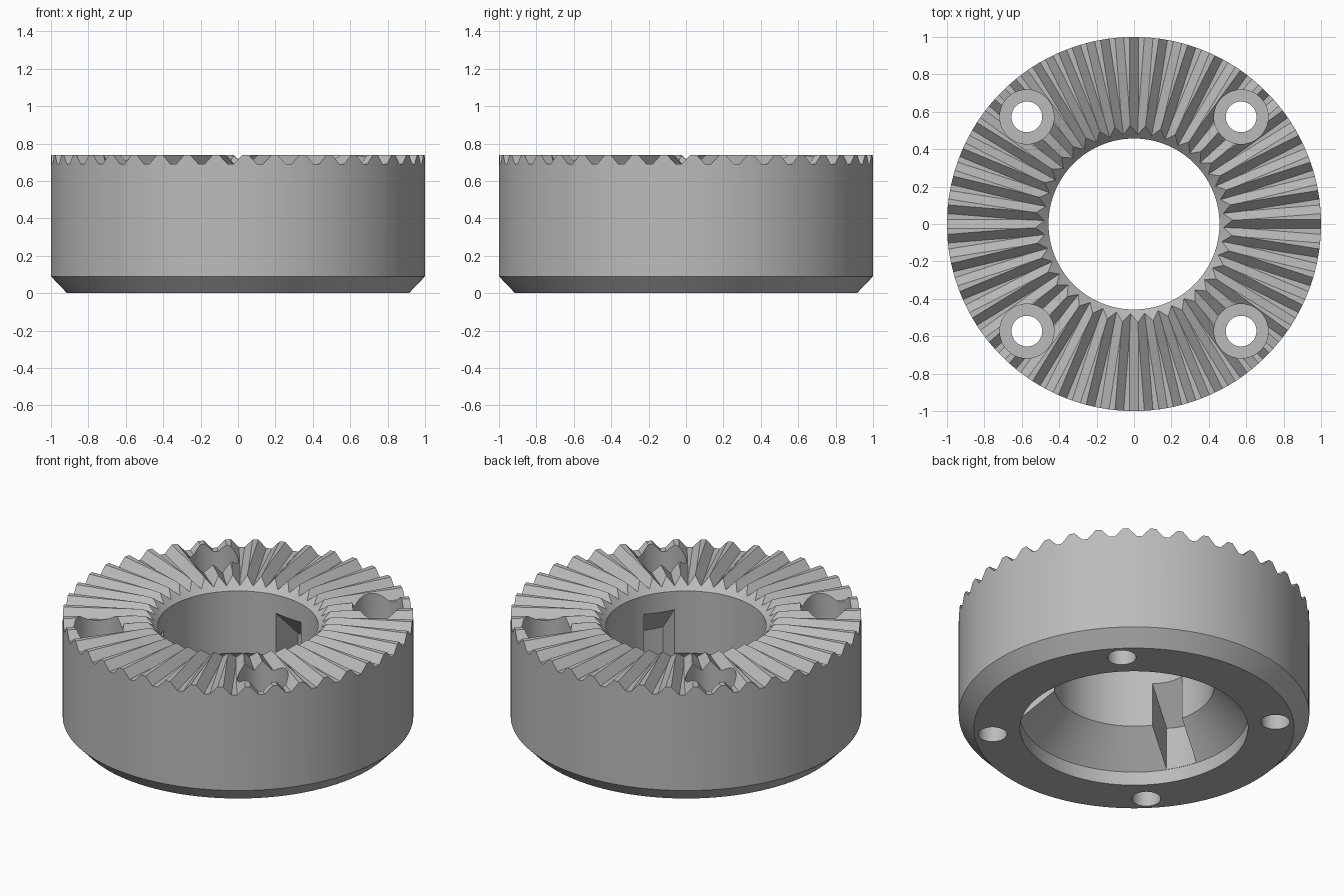
import bpy, bmesh, math
from math import sin, cos, pi, radians, sqrt

if "Cube" in bpy.data.objects:
    bpy.data.objects.remove(bpy.data.objects["Cube"], do_unlink=True)

TEETH = 40
PITCH = 2 * pi / TEETH
SLOPE = 0.046            # width of a tooth flank
VALLEY, CREST = 0.69, 0.74
BORE, RECESS = 0.457, 0.65

steel = bpy.data.materials.new("steel_grey")
steel.use_nodes = True
steel.diffuse_color = (0.5, 0.5, 0.5, 1)
steel.node_tree.nodes["Principled BSDF"].inputs["Base Color"].default_value = (0.5, 0.5, 0.5, 1)


def finish(bm, name):
    """Weld, orient and wrap a bmesh as an object."""
    bmesh.ops.remove_doubles(bm, verts=bm.verts, dist=1e-5)
    bmesh.ops.recalc_face_normals(bm, faces=bm.faces)
    mesh = bpy.data.meshes.new(name)
    bm.to_mesh(mesh)
    bm.free()
    mesh.materials.append(steel)
    ob = bpy.data.objects.new(name, mesh)
    bpy.context.collection.objects.link(ob)
    return ob


def skin(bm, columns, closed_ring=True):
    """Bridge consecutive closed loops of points with quads."""
    rows = [[bm.verts.new(p) for p in col] for col in columns]
    n = len(rows[0])
    pairs = zip(rows, rows[1:] + rows[:1]) if closed_ring else zip(rows, rows[1:])
    for a, b in pairs:
        for i in range(n):
            j = (i + 1) % n
            bm.faces.new((a[i], b[i], b[j], a[j]))
    if not closed_ring:
        bm.faces.new(rows[0])
        bm.faces.new(rows[-1])


# Toothed ring: one closed section per tooth corner
def section(tooth, corner):
    high = corner in (1, 2)
    z = CREST if high else VALLEY
    base = tooth * PITCH + (corner // 2) * PITCH / 2
    side = 1 if corner % 2 else -1

    def tooth_angle(r):
        return base + side * min(SLOPE / 2 / r, PITCH / 4)

    even = base + side * PITCH / 8
    sharp = 2 * SLOPE / PITCH           # radius where the flats vanish
    inner = 0.527 if high else 0.48     # tooth end on the bore chamfer
    profile = [
        (RECESS, 0, even), (0.914, 0, even), (1, 0.09, even),
        (1, z, tooth_angle(1)), (sharp, z, tooth_angle(sharp)),
        (inner, z - 0.004 * high, tooth_angle(inner)),
        (BORE, 0.667, even), (BORE, 0.277, even), (RECESS, 0.086, even),
    ]
    return [(r * cos(a), r * sin(a), h) for r, h, a in profile]


bm = bmesh.new()
skin(bm, [section(t, c) for t in range(TEETH) for c in range(4)])
ring = finish(bm, "toothed_ring")

# Cutters: four counterbored bolt holes
bm = bmesh.new()
for k in range(4):
    a = radians(45 + 90 * k)
    cx, cy = 0.81 * cos(a), 0.81 * sin(a)
    loops = []
    for r, z in ((0.082, -0.1), (0.082, 0.42), (0.145, 0.42), (0.145, 0.9)):
        loops.append([(cx + r * cos(2 * pi * i / 48), cy + r * sin(2 * pi * i / 48), z)
                      for i in range(48)])
    skin(bm, loops, closed_ring=False)

# Cutters: three keyways with sloping ceilings and a curved back wall
for k in range(3):
    a = radians(85 + 120 * k)
    slices = []
    for i in range(9):
        t = 0.0935 * (i / 4 - 1)
        back = sqrt(0.649 ** 2 - t * t)
        pts = [(0.32, 0.08), (back, 0.08), (back, 1.0 - back), (0.32, 0.68)]
        slices.append([(r * cos(a) - t * sin(a), r * sin(a) + t * cos(a), z) for r, z in pts])
    skin(bm, slices, closed_ring=False)
cutter = finish(bm, "hole_cutter")
cutter.hide_render = True

# Cut, then smooth the round walls while keeping crisp edges
mod = ring.modifiers.new("cut", "BOOLEAN")
mod.operation = "DIFFERENCE"
mod.solver = "EXACT"
mod.object = cutter
bpy.ops.object.select_all(action="DESELECT")
ring.select_set(True)
bpy.context.view_layer.objects.active = ring
bpy.ops.object.modifier_apply(modifier=mod.name)
bpy.data.objects.remove(cutter, do_unlink=True)
bpy.ops.object.shade_smooth_by_angle(angle=radians(20))
